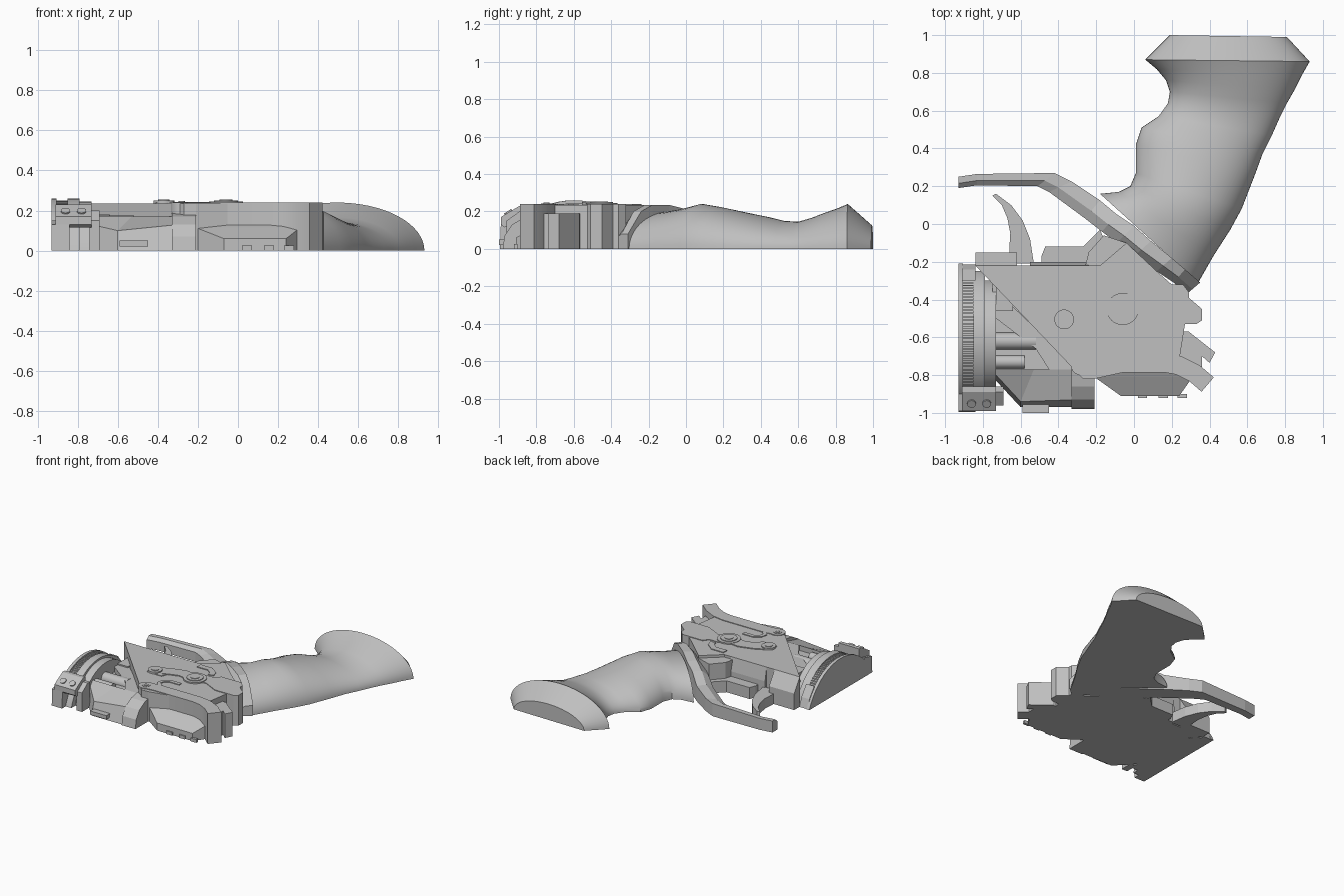
import bpy, bmesh, math
from mathutils import Vector

scene_cube = bpy.data.objects.get("Cube")
if scene_cube:
    bpy.data.objects.remove(scene_cube, do_unlink=True)

grey = bpy.data.materials.new("plain grey")
grey.use_nodes = True
grey.diffuse_color = (0.53, 0.53, 0.53, 1)
grey.node_tree.nodes["Principled BSDF"].inputs["Base Color"].default_value = grey.diffuse_color


def finish(name, bm, smooth=None):
    """Turn a bmesh into a named grey object."""
    bmesh.ops.recalc_face_normals(bm, faces=bm.faces)
    mesh = bpy.data.meshes.new(name)
    bm.to_mesh(mesh)
    bm.free()
    mesh.materials.append(grey)
    obj = bpy.data.objects.new(name, mesh)
    bpy.context.collection.objects.link(obj)
    if smooth:
        bpy.ops.object.select_all(action="DESELECT")
        obj.select_set(True)
        bpy.context.view_layer.objects.active = obj
        bpy.ops.object.shade_smooth_by_angle(angle=math.radians(smooth))
    return obj


def loft(name, rings, smooth=None):
    """Skin a row of closed rings and cap both ends."""
    bm = bmesh.new()
    rows = [[bm.verts.new(p) for p in ring] for ring in rings]
    n = len(rows[0])
    for a, b in zip(rows, rows[1:]):
        for i in range(n):
            j = (i + 1) % n
            bm.faces.new((a[i], a[j], b[j], b[i]))
    bm.faces.new(rows[0])
    bm.faces.new(rows[-1])
    return finish(name, bm, smooth)


def plate(name, outline, top, base=0.0, smooth=None):
    """Extrude a plan outline upward."""
    return loft(name, [[(x, y, z) for x, y in outline] for z in (base, top)], smooth)


def bar(name, x0, x1, profile, smooth=None):
    """Extrude a (y, z) profile along x."""
    return loft(name, [[(x, y, z) for y, z in profile] for x in (x0, x1)], smooth)


def box(name, x0, x1, y0, y1, top, base=0.0):
    return plate(name, [(x0, y0), (x1, y0), (x1, y1), (x0, y1)], top, base)


def disc(name, x, y, r, top, base=0.0):
    ring = [(x + r * math.cos(i * math.tau / 32), y + r * math.sin(i * math.tau / 32)) for i in range(32)]
    return plate(name, ring, top, base, 30)


def ribbon(path, width):
    """Plan outline of constant width around a path of points."""
    pts = [Vector(p) for p in path]
    left, right = [], []
    for i, p in enumerate(pts):
        d = (pts[min(i + 1, len(pts) - 1)] - pts[max(i - 1, 0)]).normalized()
        side = Vector((-d.y, d.x)) * width / 2
        left.append(p + side)
        right.append(p - side)
    return [tuple(p) for p in left + right[::-1]]


# Grip: half ellipses between a left and a right edge, with a height for each
stations = [
    ((-.18, .16), (.34, -.31), .20), ((-.08, .17), (.42, -.17), .215),
    ((-.02, .20), (.51, -.03), .24), ((.01, .27), (.57, .08), .225),
    ((.01, .42), (.64, .26), .19), ((.04, .51), (.68, .37), .17),
    ((.13, .57), (.73, .47), .15), ((.18, .64), (.77, .56), .145),
    ((.19, .70), (.81, .64), .165), ((.17, .76), (.85, .71), .19),
    ((.12, .82), (.89, .79), .215), ((.06, .87), (.93, .86), .24),
    ((.19, 1.0), (.81, .99), .125),
]
rings = []
for left, right, height in stations:
    a, b = Vector(left), Vector(right)
    ring = []
    for i in range(33):
        t = math.pi * i / 32
        p = a.lerp(b, (1 - math.cos(t)) / 2)
        ring.append((p.x, p.y, height * math.sin(t)))
    rings.append(ring)
loft("grip", rings, 35)

# Trigger guard: strap that arches over the grip and runs forward
guard = [((-.93, .19), (-.93, .25), .09), ((-.83, .205), (-.83, .265), .09),
         ((-.51, .20), (-.42, .27), .10), ((-.45, .17), (-.33, .225), .10),
         ((-.26, .03), (-.18, .125), .12), ((-.17, -.04), (-.09, .05), .18),
         ((-.09, -.10), (0, -.01), .215), ((.0, -.17), (.09, -.09), .235),
         ((.12, -.25), (.20, -.18), .235), ((.21, -.31), (.27, -.24), .20),
         ((.28, -.37), (.35, -.31), .08)]
rings = []
for inner, outer, height in guard:
    a, b = Vector(inner), Vector(outer)
    m = a.lerp(b, .42)
    rings.append([(*a, 0), (*a, height * .75), (*m, height), (*b, height), (*b, 0)])
loft("trigger_guard", rings)

# Trigger: crescent blade
plate("trigger", [(-.75, .15), (-.73, .16), (-.65, .10), (-.59, .02), (-.55, -.08), (-.53, -.21),
                  (-.66, -.21), (-.66, -.13), (-.655, -.05), (-.67, .03), (-.70, .10)], .08)

# Main body: deep plate cut by a diagonal edge, with a sloping rear shoulder
plate("body_plate", [(-.84, -.22), (-.18, -.22), (-.04, -.10), (.12, -.25), (.29, -.40), (.24, -.72),
                     (-.21, -.82), (-.27, -.82)], .235)
shoulder = [(-.22, 0), (-.15, 0), (-.15, .13), (-.22, .235)]
bar("rear_shoulder_front", -.84, -.62, shoulder)
bar("rear_shoulder", -.55, -.24, [(y - .05 if y > -.2 else y, z) for y, z in shoulder])
plate("rear_shoulder_end", [(-.26, -.23), (-.24, -.15), (-.16, -.06), (-.04, -.10), (-.12, -.25)], .215)
plate("rear_ledge", [(-.49, -.22), (-.49, -.17), (-.47, -.12), (-.27, -.12), (-.18, -.03), (-.1, -.22)], .09)
box("lower_body", -.75, -.21, -.78, -.22, .13)
box("side_rail", -.73, -.64, -.46, -.26, .18)
plate("diagonal_step", [(-.73, -.35), (-.3, -.77), (-.45, -.77), (-.52, -.66), (-.73, -.5)], .17)

# Rods in the open recess
for y, x1, r in ((-.62, -.52, .045), (-.73, -.58, .035)):
    tube = [(y + r * math.cos(i * math.tau / 16), .13 + r * math.sin(i * math.tau / 16)) for i in range(16)]
    bar("recess_rod", -.74, x1, tube, 40)

# Fore end: bevelled housing under the plate
loft("fore_housing", [
    [(-.73, -.77, z1 * 0) for z1 in (1,)] + [(-.73, -.83, 0), (-.73, -.80, .13), (-.73, -.77, .17)],
    [(-.60, -.77, 0), (-.60, -.97, 0), (-.60, -.94, .10), (-.53, -.77, .17)],
    [(-.30, -.77, 0), (-.30, -.97, 0), (-.30, -.93, .13), (-.30, -.77, .17)]])
bar("fore_cap", -.33, -.21, [(-.76, 0), (-.98, 0), (-.97, .07), (-.93, .13), (-.86, .17), (-.76, .19)])
box("fore_tab", -.59, -.45, -1.0, -.95, .05, .02)


# Muzzle: shallow arched bands with a ribbed ring
def arch(height, half_width, steps=24):
    radius = (half_width ** 2 + height ** 2) / (2 * height)
    sweep = math.asin(half_width / radius)
    return [(-.6 + radius * math.sin(sweep * (2 * i / steps - 1)),
             height - radius + radius * math.cos(sweep * (2 * i / steps - 1))) for i in range(steps + 1)]


for name, x0, x1, height, half in (("muzzle_face", -.93, -.905, .26, .39), ("muzzle_core", -.91, -.84, .235, .37),
                                   ("muzzle_ring", -.85, -.79, .26, .35), ("muzzle_band", -.80, -.73, .245, .30)):
    bar(name, x0, x1, arch(height, half), 30)
bar("muzzle_rear_rim", -.91, -.84, [(-.30, 0), (-.215, 0), (-.24, .07), (-.30, .15)])
ribs = arch(.25, .375, 100)
for i in range(3, 84, 2):
    (ya, za), (yb, zb) = ribs[i], ribs[i + 1]
    bar("muzzle_rib", -.905, -.85, [(ya, max(za - .03, 0)), (yb, max(zb - .03, 0)), (yb, zb), (ya, za)])

# Clamp block with two bolts on the front of the muzzle
bar("clamp_block", -.91, -.73, [(-.99, .13), (-.97, .115), (-.86, .15), (-.86, .23), (-.89, .23), (-.99, .17)])
bar("clamp_end", -.74, -.69, [(-.96, .0), (-.96, .15), (-.89, .20), (-.86, .20), (-.86, 0)])
bar("clamp_foot", -.93, -.84, [(-.995, 0), (-.99, .13), (-.90, .15), (-.86, 0)])
bolt_axis = Vector((0, -.55, .83)).normalized()
for x in (-.86, -.78):
    bm = bmesh.new()
    turn = bolt_axis.to_track_quat("Z", "Y").to_matrix().to_4x4()
    turn.translation = (x, -.95, .195)
    bmesh.ops.create_cone(bm, cap_ends=True, segments=16, radius1=.023, radius2=.023, depth=.015, matrix=turn)
    finish("clamp_bolt", bm, 30)

# Lock plates: raised arms, finger-shaped hooks and the lower jaw
plate("upper_hook", [(-.03, -.36), (.05, -.36), (.08, -.32), (.26, -.32), (.29, -.36), (.29, -.39),
                     (.36, -.45), (.36, -.51), (.33, -.53), (.17, -.53), (.05, -.47), (-.1, -.5)], .24)
plate("lower_hook", [(.12, -.53), (.17, -.56), (.29, -.57), (.43, -.68), (.40, -.735), (.36, -.70),
                     (.36, -.76), (.12, -.76)], .19)
arm = [(-.28, -.745), (-.18, -.735), (.16, -.735), (.24, -.75), (.32, -.79), (.39, -.85)]
plate("lower_arm", ribbon(arm, .1), .24, 0, 40)
disc("lower_arm_end", -.28, -.745, .055, .24)
plate("link_arm", ribbon([(-.37, -.505), (-.28, -.46), (-.18, -.43), (-.06, -.45)], .1), .242, .2)
plate("link_pad", [(-.41, -.55), (-.28, -.555), (-.26, -.50), (-.28, -.41), (-.36, -.455), (-.42, -.49)], .24, .2)
plate("spring_hook", ribbon([(-.09, -.59), (-.18, -.59), (-.22, -.62), (-.23, -.66), (-.20, -.69)], .03), .241, .2)
plate("rear_catch", ribbon([(-.16, -.26), (-.06, -.26), (-.01, -.30), (0, -.34)], .045), .241, .2)
loft("jaw_panel", [
    [(-.21, -.74, z) if s < 0 else (.36, -.74, z) for s, z in ((-1, 0), (1, 0), (1, .15), (-1, .15))],
    [(-.21, -.81, 0), (.31, -.81, 0), (.31, -.81, .115), (-.21, -.81, .115)],
    [(-.07, -.91, 0), (.24, -.91, 0), (.24, -.91, .06), (-.07, -.91, .06)]])
for x in (.02, .13, .23):
    box("jaw_tooth", x, x + .05, -.92, -.9, .025)

# Pivot screws, each a stack of rings
for x, y, r, top in ((-.37, -.505, .052, .25), (-.06, -.45, .06, .25), (-.28, -.745, .03, .243)):
    disc("pivot_screw", x, y, r, top, .2)
    disc("pivot_screw_head", x, y, r * .55, top + .004, .2)
disc("pivot_collar", -.06, -.45, .085, .245, .2)
